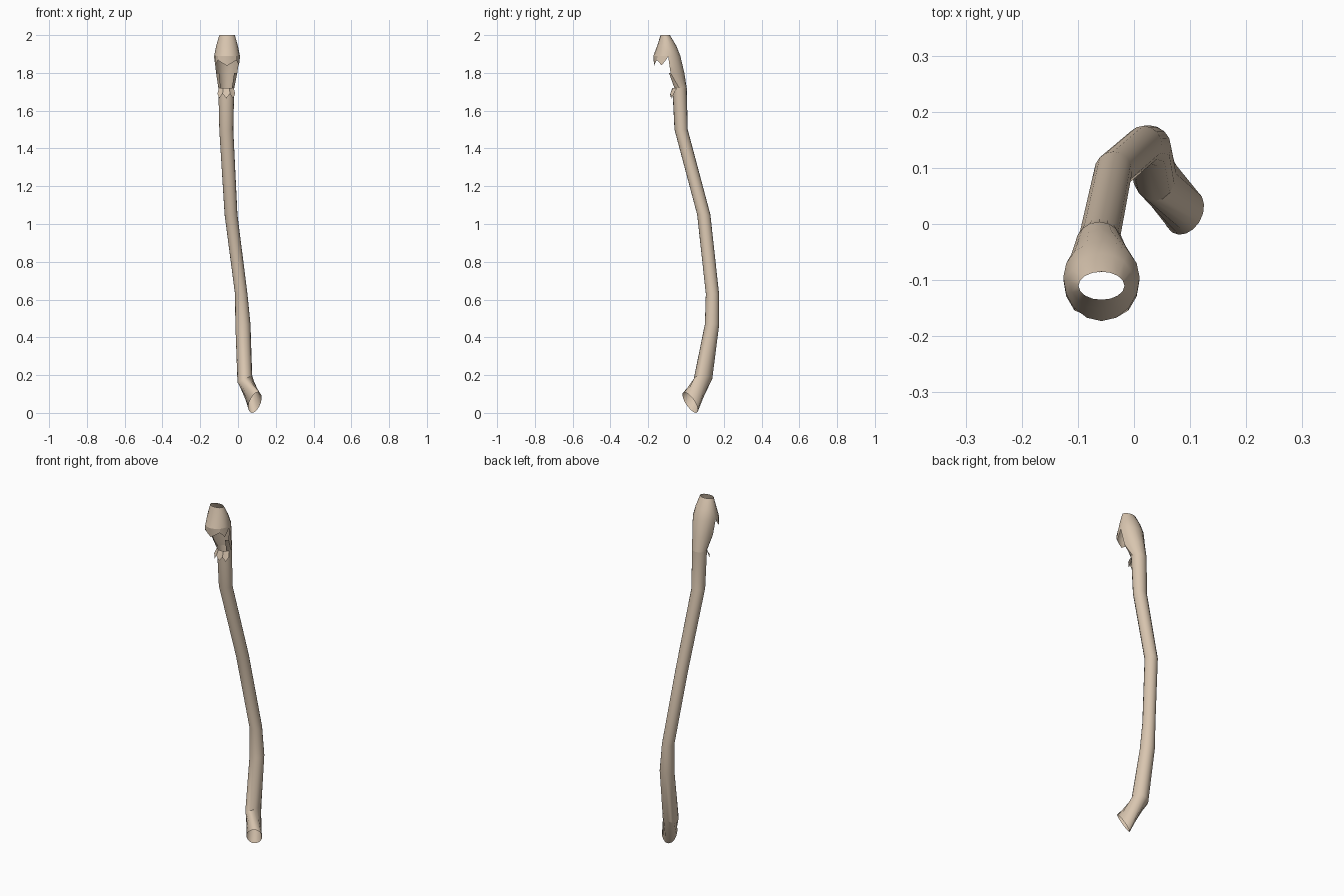
import bpy
import math

if "Cube" in bpy.data.objects:
    bpy.data.objects.remove(bpy.data.objects["Cube"])

N = 16  # sides around; column 0 is the front (-y), column 4 is +x

mat = bpy.data.materials.new("tan")
mat.diffuse_color = (0.69, 0.56, 0.43, 1)
mat.use_nodes = True
mat.node_tree.nodes["Principled BSDF"].inputs["Base Color"].default_value = mat.diffuse_color


def ring(c, u, front, back=None):
    """Loop around centre c from side vector u and front / back vectors."""
    back = back or [-v for v in front]
    pts = []
    for k in range(N):
        a = 2 * math.pi * k / N
        s, f = math.sin(a), math.cos(a)
        d = front if f >= 0 else back
        pts.append(tuple(c[i] + s * u[i] + abs(f) * d[i] for i in range(3)))
    return pts


def flat(x, y, z, rx, rf, rb=None):
    return ring((x, y, z), (rx, 0, 0), (0, -rf, 0), (0, rb or rf, 0))


def make(name, verts, faces, angle=30):
    me = bpy.data.meshes.new(name)
    me.from_pydata(verts, [], faces)
    me.materials.append(mat)
    ob = bpy.data.objects.new(name, me)
    bpy.context.collection.objects.link(ob)
    bpy.ops.object.select_all(action='DESELECT')
    ob.select_set(True)
    bpy.context.view_layer.objects.active = ob
    bpy.ops.object.shade_smooth_by_angle(angle=math.radians(angle))
    return ob


def loft(name, rings, gap=None):
    """Skin rings top to bottom; gap[i] = front half-columns left open."""
    gap = gap or {}
    verts = [p for r in rings for p in r]
    faces = []
    for i in range(len(rings) - 1):
        g = gap.get(i, 0)
        for k in range(g, N - g):
            a, b = i * N + k, i * N + (k + 1) % N
            faces.append((a, a + N, b + N, b))
    return make(name, verts, faces)


def strip(name, top, bottom):
    n = len(top)
    return make(name, top + bottom,
                [(i, i + n, i + n + 1, i + 1) for i in range(n - 1)])


# hooded head, open at the crown and with a mouth on the front
crown = flat(-0.058, -0.11, 2.0, 0.041, 0.025)
brow = flat(-0.058, -0.102, 1.945, 0.057, 0.05, 0.05)
hood_rim = flat(-0.058, -0.095, 1.89, 0.068, 0.078, 0.065)
mouth = flat(-0.06, -0.082, 1.80, 0.056, 0.012, 0.073)
throat = flat(-0.062, -0.036, 1.72, 0.042, 0.036, 0.04)
loft("hood", [crown, brow, hood_rim, mouth, throat], {2: 4, 3: 2})

# jagged front fringe hanging from the hood
cols = list(range(-4, 5))
drop = {0: 0.053, 1: 0.037, 2: 0.022, 3: 0.05, 4: 0.012}
top = [hood_rim[k] for k in cols]
strip("hood_fringe", top,
      [(x, y - (0.004 if abs(k) > 1 else -0.004), z - drop[abs(k)])
       for k, (x, y, z) in zip(cols, top)])

# small turned-out toothed lip under the mouth
cols = list(range(-3, 4))
top = [throat[k] for k in cols]
strip("lip", top,
      [(-0.062 + (x + 0.062) * 1.22, y - 0.014, z - (0.055 if k % 2 == 0 else 0.03))
       for k, (x, y, z) in zip(cols, top)])

# long curved tube, ending in an oblique open foot
loft("stem", [
    throat,
    flat(-0.062, -0.026, 1.50, 0.037, 0.035),
    flat(-0.037, 0.094, 1.05, 0.034, 0.035),
    flat(0.017, 0.140, 0.63, 0.033, 0.035),
    flat(0.026, 0.138, 0.47, 0.040, 0.038),
    ring((0.036, 0.090, 0.18), (0.039, 0, 0.018), (0, -0.049, 0)),
    ring((0.090, 0.022, 0.055), (0.031, 0.027, 0), (0.016, -0.031, 0.055)),
])
